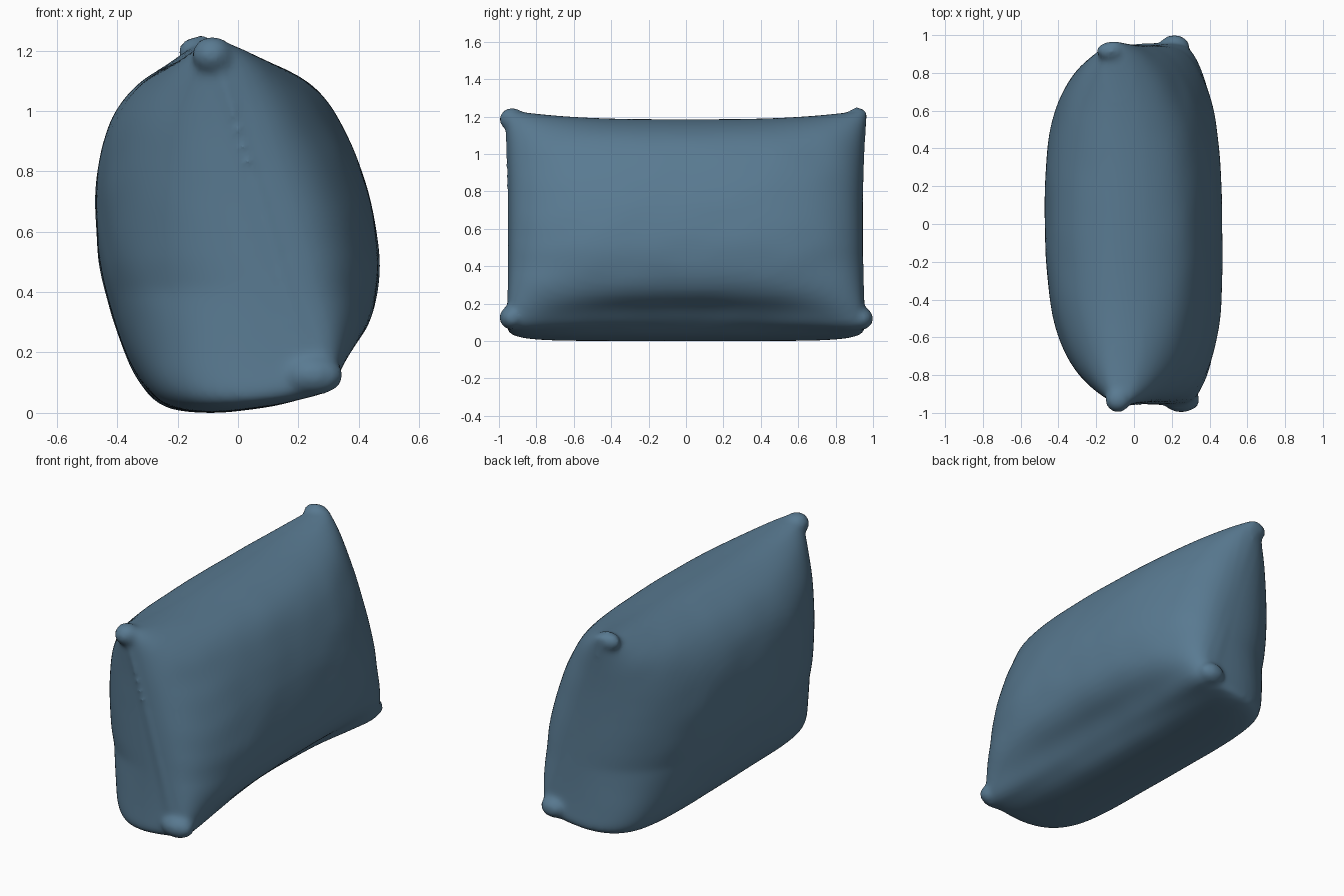
import bpy, bmesh, math
from mathutils import Vector, Matrix, noise

if "Cube" in bpy.data.objects:
    bpy.data.objects.remove(bpy.data.objects["Cube"])

# Fabric colour
fabric = bpy.data.materials.new("dusty blue fabric")
fabric.diffuse_color = (0.10, 0.195, 0.285, 1)
fabric.use_nodes = True
fabric.node_tree.nodes["Principled BSDF"].inputs["Base Color"].default_value = fabric.diffuse_color

# Widest cross-section of the cushion in (x, z), anticlockwise from the bottom
profile = [(-.1, .0), (.05, .012), (.2, .03), (.31, .055), (.38, .15), (.44, .3),
           (.467, .46), (.455, .62), (.42, .77), (.37, .9), (.295, 1.03), (.2, 1.115),
           (.06, 1.17), (-.1, 1.185), (-.23, 1.15), (-.345, 1.075), (-.425, .96),
           (-.465, .8), (-.47, .64), (-.45, .45), (-.4, .27), (-.33, .11), (-.24, .022)]


def smooth_loop(pts, steps):
    out, n = [], len(pts)
    for i in range(n):
        a, b, c, d = [Vector(pts[(i + k) % n]) for k in (-1, 0, 1, 2)]
        for s in range(steps):
            t = s / steps
            out.append(.5 * (2 * b + (c - a) * t + (2 * a - 5 * b + 4 * c - d) * t * t
                             + (3 * b - a - 3 * c + d) * t ** 3))
    return out


def section_point(p, t):
    """Shrink a profile point towards the slanting side seam as t goes to 1."""
    x, z = p
    # lower front edge is rounder halfway along the cushion
    tuck = math.exp(-((x - .33) / .14) ** 2 - ((z - .08) / .16) ** 2) * (1 - t * t)
    x, z = x - .06 * tuck, z + .07 * tuck
    zs = min(max(z, .10), 1.17)
    xs = .24 - .34 * (zs - .10) / 1.07
    low = min(max(1 - z / .4, 0), 1)
    high = min(max((z - .5) / .6, 0), 1)
    side = (1 - t ** (3 - .5 * high)) ** (.38 + .08 * high)
    base = (1 - t ** 7) ** .27
    k = side * (1 - low) + base * low
    return (xs + (x - xs) * k, (zs + (z - zs) * k) * (1 + .045 * t ** 3 * zs))


loop = smooth_loop(profile, 4)
bm = bmesh.new()
rings = []
N = 60
for i in range(N + 1):
    t = math.sin((i / N - .5) * math.pi) * .99995
    ring = []
    for p in loop:
        x, z = section_point(p, abs(t))
        mid = 1 - .022 * (1 - abs(2 * (z / 1.2) - 1) ** 3)   # ends pulled in slightly
        y = .967 * t * mid
        ring.append(bm.verts.new((x - .015 * y, y, z)))
    rings.append(ring)
n = len(loop)
for a, b in zip(rings, rings[1:]):
    for j in range(n):
        bm.faces.new((a[j], b[j], b[(j + 1) % n], a[(j + 1) % n]))
bm.faces.new(rings[0])
bm.faces.new(rings[-1][::-1])

# Small stuffed knobs at the four corners: centre, radii
for c, r in [((-.085, -.93, 1.185), (.068, .068, .063)),
             ((-.125, .915, 1.195), (.075, .05, .055)),
             ((.25, -.93, .125), (.10, .068, .066)),
             ((.215, .94, .12), (.08, .062, .06))]:
    bmesh.ops.create_uvsphere(bm, u_segments=24, v_segments=14, radius=1,
                              matrix=Matrix.Translation(c) @ Matrix.Diagonal((*r, 1)))
# Faint cloth unevenness
for v in bm.verts:
    v.co.x += .004 * noise.noise(Vector((v.co.x * 4, v.co.y * 5, v.co.z * 7)))
bmesh.ops.recalc_face_normals(bm, faces=bm.faces)

mesh = bpy.data.meshes.new("cushion")
bm.to_mesh(mesh)
bm.free()
mesh.materials.append(fabric)
cushion = bpy.data.objects.new("cushion", mesh)
bpy.context.collection.objects.link(cushion)

# Blend knobs and body into one soft skin
rm = cushion.modifiers.new("skin", 'REMESH')
rm.mode = 'VOXEL'
rm.voxel_size = .016
rm.use_smooth_shade = True
sm = cushion.modifiers.new("soften", 'SMOOTH')
sm.factor = .5
sm.iterations = 8
for f in mesh.polygons:
    f.use_smooth = True
